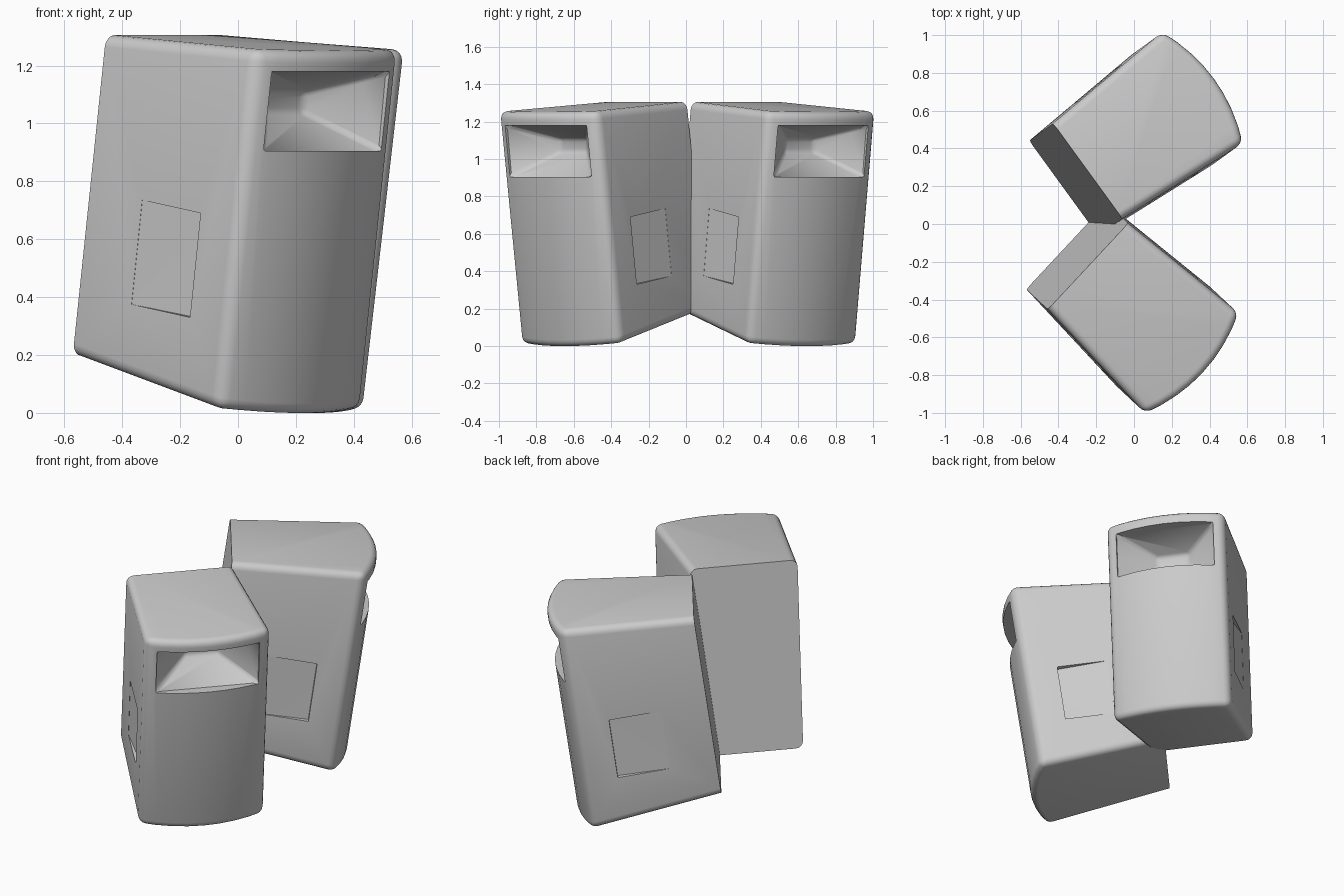
import bpy, bmesh, math

if "Cube" in bpy.data.objects:
    bpy.data.objects.remove(bpy.data.objects["Cube"])

# Local speaker axes: x = facing direction, y = sideways, z = up
LEAN = 0.142
BACK_W, FRONT_W, BULGE, DEPTH = 0.312, 0.364, 0.078, 0.763


def back_x(z):
    return -0.183 + LEAN * z


def half_width(x, z):
    return BACK_W + (FRONT_W - BACK_W) * (x - back_x(z)) / DEPTH


def finish(bm, name):
    bmesh.ops.recalc_face_normals(bm, faces=bm.faces[:])
    mesh = bpy.data.meshes.new(name)
    bm.to_mesh(mesh)
    bm.free()
    ob = bpy.data.objects.new(name, mesh)
    bpy.context.collection.objects.link(ob)
    return ob


def hull(name, points, round_before=None):
    bm = bmesh.new()
    for p in points:
        bm.verts.new(p)
    bmesh.ops.convex_hull(bm, input=bm.verts[:])
    if round_before is not None:
        edges = [e for e in bm.edges if e.calc_face_angle(0) > 0.3
                 and min(v.co.x for v in e.verts) < round_before]
        bmesh.ops.bevel(bm, geom=edges, offset=0.02, offset_type='OFFSET',
                        segments=3, profile=0.5, affect='EDGES', clamp_overlap=True)
    ob = finish(bm, name)
    ob.hide_render = True
    return ob


def make_cabinet(name):
    # Leaning wedge with a bowed front; every edge rounded except the back rim
    n = 8
    plan = [(0, -BACK_W)]
    for i in range(n + 1):
        t = -1 + 2 * i / n
        plan.append((DEPTH + BULGE * (1 - t * t), t * FRONT_W))
    plan.append((0, BACK_W))
    bm = bmesh.new()
    bot, top = [], []
    for d, y in plan:
        zb = 0.198 - 0.208 * d / (DEPTH + BULGE)
        zt = 1.305 - 0.066 * d
        bot.append(bm.verts.new((back_x(zb) + d, y, zb)))
        top.append(bm.verts.new((back_x(zt) + d, y, zt)))
    bm.faces.new(top)
    bm.faces.new(bot[::-1])
    m = len(plan)
    for i in range(m):
        j = (i + 1) % m
        bm.faces.new((bot[i], bot[j], top[j], top[i]))
    rim = {bot[0], bot[-1], top[0], top[-1]}
    bmesh.ops.recalc_face_normals(bm, faces=bm.faces[:])
    edges = [e for e in bm.edges
             if not set(e.verts) <= rim and e.calc_face_angle() > 0.6]
    bmesh.ops.bevel(bm, geom=edges, offset=0.042, offset_type='OFFSET',
                    segments=4, profile=0.5, affect='EDGES', clamp_overlap=True)
    return finish(bm, name)


def horn_cutter():
    # Flared horn: small throat, rectangular mouth, straight out through the front
    pts = []
    for s in (-1, 1):
        pts += [(0.545, s * 0.095, 1.035), (0.555, s * 0.095, 1.11)]
        for dx in (0, 0.4):
            pts += [(0.72 + dx, s * 0.298, 0.905), (0.755 + dx, s * 0.298, 1.18)]
    return hull("horn_cutter", pts, 0.6)


def pocket_cutter(s):
    # Hand pocket: wedge deepest at its front end
    pts = []
    for x, z, deep in ((0.485, 0.69, 0.032), (0.435, 0.33, 0.028),
                       (0.19, 0.735, 0.001), (0.14, 0.375, 0.001)):
        w = half_width(x, z)
        pts += [(x, s * (w - deep), z), (x, s * (w + 0.03), z)]
    return hull("pocket_cutter", pts)


def cut(ob, cutter):
    mod = ob.modifiers.new("cut", 'BOOLEAN')
    mod.operation = 'DIFFERENCE'
    mod.solver = 'EXACT'
    mod.object = cutter
    bpy.context.view_layer.objects.active = ob
    bpy.ops.object.modifier_apply(modifier=mod.name)
    bpy.data.objects.remove(cutter, do_unlink=True)


# First speaker
speaker = make_cabinet("speaker_near")
cut(speaker, horn_cutter())
for side in (-1, 1):
    cut(speaker, pocket_cutter(side))
bpy.ops.object.select_all(action='DESELECT')
speaker.select_set(True)
bpy.context.view_layer.objects.active = speaker
bpy.ops.object.shade_smooth_by_angle(angle=math.radians(35))

# Second speaker shares the mesh; both are turned outward
other = speaker.copy()
other.name = "speaker_far"
bpy.context.collection.objects.link(other)
for ob, deg, df, ds in ((speaker, -43, -0.027, -0.33), (other, 36, -0.035, 0.371)):
    a = math.radians(deg)
    ob.rotation_euler = (0, 0, a)
    ob.location = (df * math.cos(a) - ds * math.sin(a),
                   df * math.sin(a) + ds * math.cos(a), 0)
